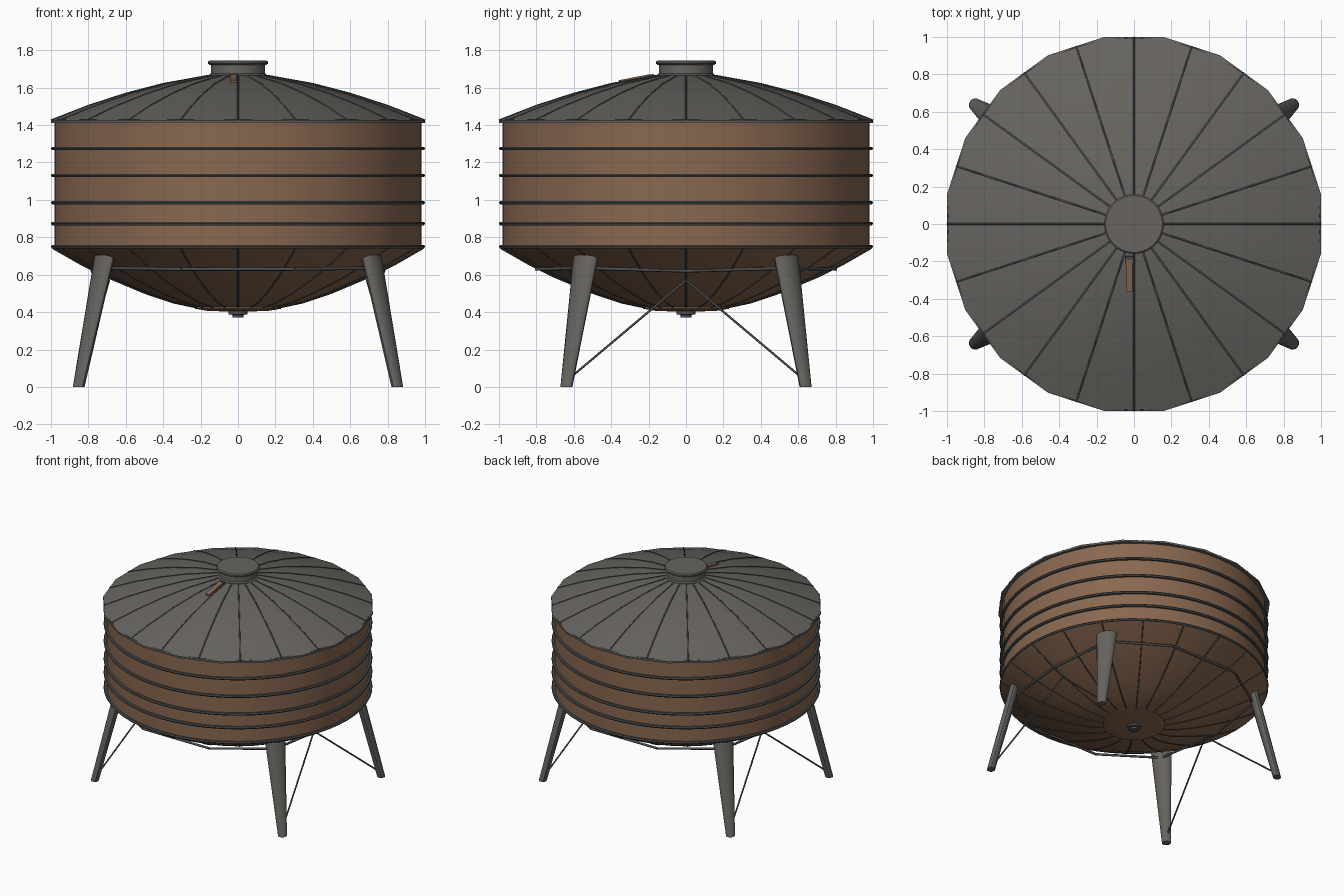
import bpy, bmesh, math
from mathutils import Vector, Matrix

if "Cube" in bpy.data.objects:
    bpy.data.objects.remove(bpy.data.objects["Cube"])


def material(name, rgb):
    m = bpy.data.materials.new(name)
    m.diffuse_color = (*rgb, 1)
    m.use_nodes = True
    m.node_tree.nodes["Principled BSDF"].inputs["Base Color"].default_value = m.diffuse_color
    return m


GREY = material("weathered grey metal", (0.135, 0.127, 0.115))
BROWN = material("brown tank wall", (0.25, 0.138, 0.08))
DARK = material("dark grey steel", (0.075, 0.078, 0.08))


def finish(name, bm, mat, angle=35):
    bmesh.ops.recalc_face_normals(bm, faces=bm.faces)
    me = bpy.data.meshes.new(name)
    bm.to_mesh(me)
    bm.free()
    me.materials.append(mat)
    ob = bpy.data.objects.new(name, me)
    bpy.context.collection.objects.link(ob)
    bpy.ops.object.select_all(action='DESELECT')
    ob.select_set(True)
    bpy.context.view_layer.objects.active = ob
    bpy.ops.object.shade_smooth_by_angle(angle=math.radians(angle))
    return ob


def lathe(name, profile, mat, sides=40, turn=0.0, closed=False):
    """Revolve (radius, z) points about the z axis."""
    bm = bmesh.new()
    rings = []
    for r, z in profile:
        if r == 0:
            rings.append([bm.verts.new((0, 0, z))] * sides)
        else:
            rings.append([bm.verts.new((r * math.cos(turn + i * math.tau / sides),
                                        r * math.sin(turn + i * math.tau / sides), z))
                          for i in range(sides)])
    pairs = list(zip(rings, rings[1:]))
    if closed:
        pairs.append((rings[-1], rings[0]))
    for a, b in pairs:
        for i in range(sides):
            j = (i + 1) % sides
            quad = list(dict.fromkeys((a[i], a[j], b[j], b[i])))
            bm.faces.new(quad)
    return finish(name, bm, mat)


def rods(name, paths, radius, mat, sides=6):
    """Round bars along the segments of each path, one mesh for all."""
    bm = bmesh.new()
    for path in paths:
        for p, q in zip(path, path[1:]):
            p, q = Vector(p), Vector(q)
            d = q - p
            rot = d.to_track_quat('Z', 'Y').to_matrix().to_4x4()
            bmesh.ops.create_cone(bm, cap_ends=True, segments=sides, radius1=radius,
                                  radius2=radius, depth=d.length,
                                  matrix=Matrix.Translation((p + q) / 2) @ rot)
    return finish(name, bm, mat, 65)


def polar(r, deg, z):
    a = math.radians(deg)
    return (r * math.cos(a), r * math.sin(a), z)


def box(name, size, matrix, mat):
    bm = bmesh.new()
    bmesh.ops.create_cube(bm, size=1, matrix=matrix @ Matrix.Diagonal((*size, 1)))
    return finish(name, bm, mat)


# Domed roof, twenty panels
ROOF = [(1.0, 1.425), (0.8, 1.503), (0.6, 1.568), (0.4, 1.62), (0.15, 1.665)]
k = 1 / math.cos(math.pi / 20)
lathe("roof", [(0.96 * k, 1.41), (k, 1.41)] + [(r * k, z) for r, z in ROOF] + [(0, 1.67)],
      GREY, 20, math.pi / 20)

# Tank wall and bowl-shaped floor
lathe("tank_wall", [(0.98, 1.42), (0.98, 0.745)], BROWN, 60)
BOWL = [(0.99, 0.742), (0.85, 0.662), (0.7, 0.587), (0.5, 0.503), (0.35, 0.452), (0.2, 0.42)]
lathe("tank_floor", BOWL + [(0, 0.415)], BROWN, 40)

# Hoops round the wall
for n, z in enumerate((1.42, 1.275, 1.13, 0.985, 0.873, 0.75)):
    lathe(f"hoop_{n + 1}", [(0.972, z - 0.009), (0.995, z - 0.009), (1.0, z),
                            (0.995, z + 0.009), (0.972, z + 0.009)], DARK, 60, closed=True)

# Seams on roof and floor
rods("roof_seams", [[polar(r, i * 18, z) for r, z in ROOF] for i in range(20)], 0.005, DARK)
rods("floor_seams", [[polar(r, i * 18, z) for r, z in BOWL] for i in range(20)], 0.005, DARK)

# Roof vent cap
lathe("vent_neck", [(0.155, 1.65), (0.155, 1.668), (0.145, 1.675), (0.145, 1.725)], GREY)
lathe("vent_lid", [(0, 1.722), (0.152, 1.722), (0.16, 1.728), (0.16, 1.738),
                   (0.152, 1.745), (0, 1.745)], GREY)

# Bottom plate and drain
lathe("bottom_plate", [(0.23, 0.432), (0.23, 0.418), (0.16, 0.406), (0, 0.402)], BROWN)
lathe("drain", [(0.05, 0.41), (0.05, 0.388), (0.03, 0.385), (0.03, 0.37), (0, 0.37)], DARK, 16)

# Roof hatch strip with its hinge block
slope = Matrix.Rotation(math.radians(11), 4, 'X')
box("hatch_strip", (0.035, 0.17, 0.012), Matrix.Translation((-0.026, -0.275, 1.65)) @ slope, BROWN)
box("hatch_hinge", (0.045, 0.04, 0.03), Matrix.Translation((-0.026, -0.19, 1.655)) @ slope, DARK)

# Splayed, flattened, tapering legs
LEG = 36.9
for name, deg in (("back_right", LEG), ("back_left", 180 - LEG),
                  ("front_left", 180 + LEG), ("front_right", -LEG)):
    bm = bmesh.new()
    rot = Matrix.Rotation(math.radians(deg), 4, 'Z')
    loops = []
    for cx, z, t, w in ((1.065, 0.0, 0.03, 0.034), (0.89, 0.705, 0.036, 0.079)):
        loops.append([bm.verts.new(rot @ Vector((cx + t * math.cos(a), w * math.sin(a), z)))
                      for a in (i * math.tau / 16 for i in range(16))])
    lo, hi = loops
    for i in range(16):
        j = (i + 1) % 16
        bm.faces.new((lo[i], lo[j], hi[j], hi[i]))
    bm.faces.new(lo[::-1])
    bm.faces.new(hi)
    finish(name + "_leg", bm, GREY)

# Tie bars joining the leg tops
corners = [polar(0.89, a, 0.635) for a in (LEG, 180 - LEG, 180 + LEG, -LEG)]
br, bl, fl, fr = corners
rods("tie_bars", [[br, (0.3, 0.8, 0.63), (-0.3, 0.8, 0.63), bl],
                  [fr, (0.3, -0.8, 0.63), (-0.3, -0.8, 0.63), fl],
                  [br, (0.78, 0, 0.62), fr], [bl, (-0.78, 0, 0.62), fl]], 0.009, DARK, 8)

# Diagonal braces from the feet to the middle of each side
rods("side_braces", [[(s * 0.84, -0.63, 0.04), (s * 0.69, 0, 0.57), (s * 0.84, 0.63, 0.04)]
                     for s in (-1, 1)], 0.006, DARK)
rods("brace_links", [[(s * 0.69, 0, 0.57), (s * 0.78, 0, 0.62)] for s in (-1, 1)], 0.006, DARK)
